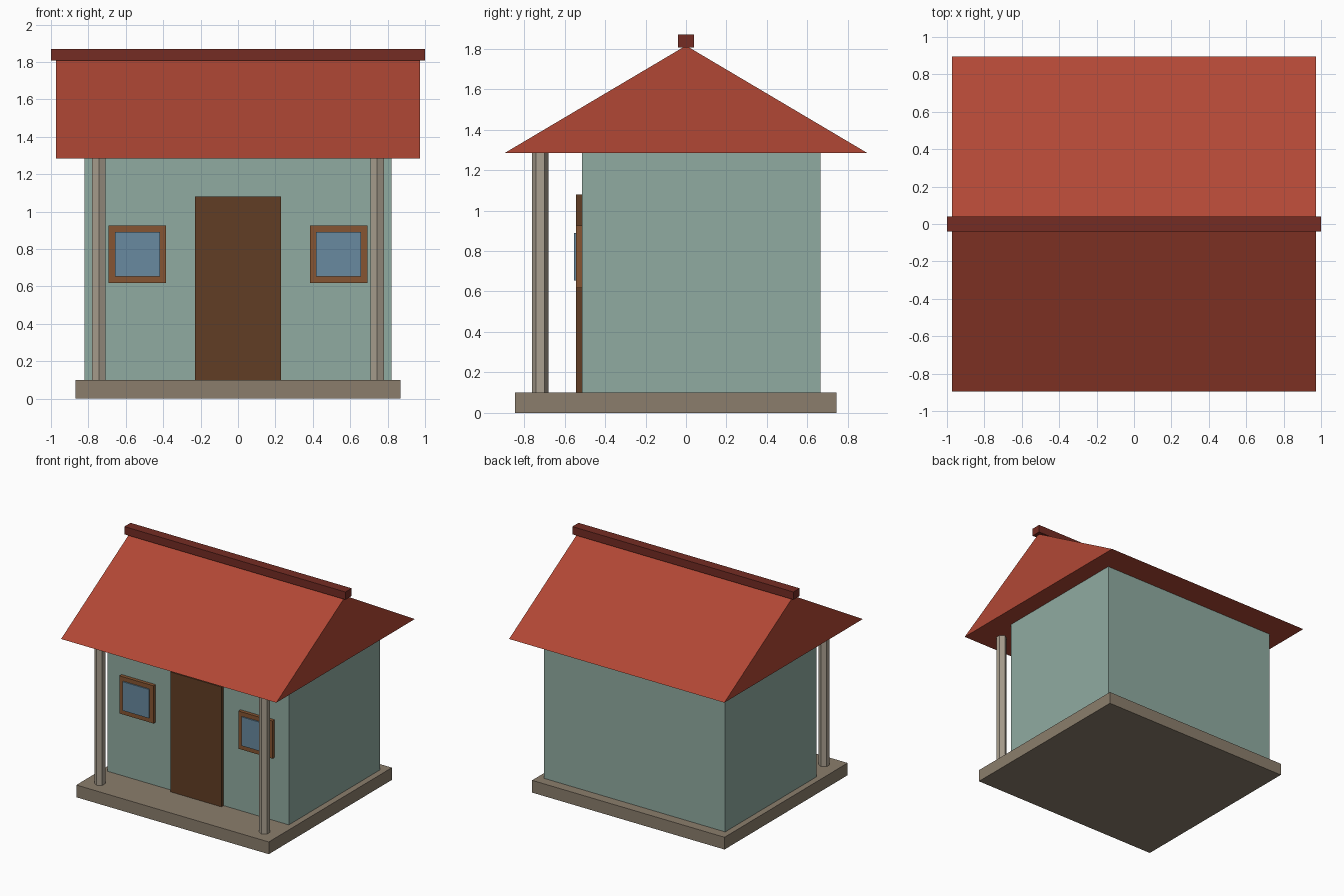
import bpy, bmesh

if "Cube" in bpy.data.objects:
    bpy.data.objects.remove(bpy.data.objects["Cube"])


def material(name, rgb):
    # Colours given as display values, stored as linear
    m = bpy.data.materials.new(name)
    m.diffuse_color = (*[(c / 255) ** 2.2 for c in rgb], 1)
    m.use_nodes = True
    m.node_tree.nodes["Principled BSDF"].inputs["Base Color"].default_value = m.diffuse_color
    return m


STONE = material("stone", (138, 125, 108))
PLASTER = material("plaster", (143, 170, 160))
TILE = material("roof_tile", (176, 73, 56))
RIDGE = material("ridge_tile", (116, 48, 40))
DOOR = material("door_wood", (97, 64, 41))
FRAME = material("frame_wood", (133, 86, 53))
GLASS = material("glass", (104, 136, 158))
POST = material("post_wood", (168, 158, 142))


def add(name, bm, mat):
    bmesh.ops.recalc_face_normals(bm, faces=bm.faces)
    mesh = bpy.data.meshes.new(name)
    bm.to_mesh(mesh)
    bm.free()
    mesh.materials.append(mat)
    obj = bpy.data.objects.new(name, mesh)
    bpy.context.collection.objects.link(obj)
    return obj


def box(name, x, y, z, mat):
    """Box from (min, max) ranges on each axis."""
    bm = bmesh.new()
    bmesh.ops.create_cube(bm, size=1)
    for v in bm.verts:
        v.co = [r[0] if c < 0 else r[1] for c, r in zip(v.co, (x, y, z))]
    return add(name, bm, mat)


# Plinth and house body
box("base", (-0.87, 0.87), (-0.845, 0.745), (0, 0.10), STONE)
box("walls", (-0.82, 0.82), (-0.515, 0.665), (0.10, 1.285), PLASTER)

# Gabled roof: triangle profile extruded along x
bm = bmesh.new()
profile = [(-0.895, 1.285), (0.895, 1.285), (0, 1.815)]
gable = bm.faces.new([bm.verts.new((-0.973, y, z)) for y, z in profile])
ext = bmesh.ops.extrude_face_region(bm, geom=[gable], use_keep_orig=True)
moved = [g for g in ext["geom"] if isinstance(g, bmesh.types.BMVert)]
bmesh.ops.translate(bm, verts=moved, vec=(1.946, 0, 0))
add("roof", bm, TILE)
box("ridge_cap", (-1, 1), (-0.04, 0.04), (1.807, 1.87), RIDGE)

# Door
box("door", (-0.23, 0.23), (-0.543, -0.515), (0.10, 1.08), DOOR)

# Windows and porch posts, one on each side
for side, s in (("left", -1), ("right", 1)):
    cx = s * 0.538
    box(f"{side}_window_frame", (cx - 0.154, cx + 0.154), (-0.543, -0.515), (0.617, 0.925), FRAME)
    box(f"{side}_window_glass", (cx - 0.12, cx + 0.12), (-0.553, -0.54), (0.654, 0.89), GLASS)

    bm = bmesh.new()
    bmesh.ops.create_cone(bm, cap_ends=True, segments=6, radius1=0.041, radius2=0.041, depth=1.185)
    xs = [v.co.x for v in bm.verts]
    post = add(f"{side}_porch_post", bm, POST)
    post.location = (s * 0.744, -0.721, 0.6925)
    # Turn the hexagon so a corner faces the front
    if max(xs) > 0.04:
        post.rotation_euler.z = 0.5235988
